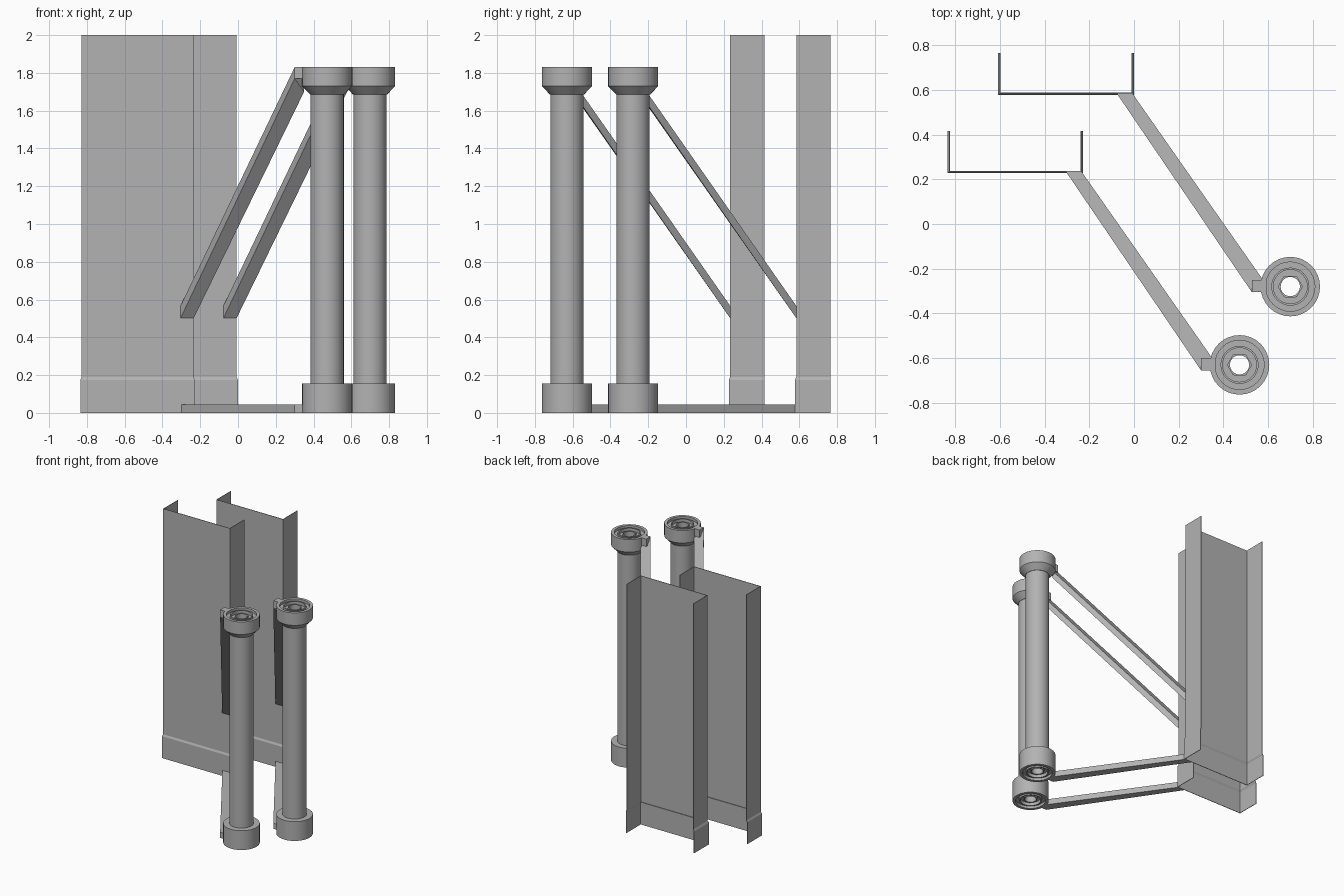
import bpy, bmesh, math

if "Cube" in bpy.data.objects:
    bpy.data.objects.remove(bpy.data.objects["Cube"])

steel = bpy.data.materials.new("grey steel")
steel.diffuse_color = (0.45, 0.45, 0.45, 1)
steel.use_nodes = True
steel.node_tree.nodes["Principled BSDF"].inputs["Base Color"].default_value = steel.diffuse_color


def make(name, verts, faces, smooth=False):
    me = bpy.data.meshes.new(name)
    me.from_pydata(verts, [], faces)
    bm = bmesh.new()
    bm.from_mesh(me)
    bmesh.ops.recalc_face_normals(bm, faces=bm.faces)
    bm.to_mesh(me)
    bm.free()
    me.materials.append(steel)
    ob = bpy.data.objects.new(name, me)
    bpy.context.collection.objects.link(ob)
    if smooth:
        bpy.ops.object.select_all(action='DESELECT')
        ob.select_set(True)
        bpy.context.view_layer.objects.active = ob
        bpy.ops.object.shade_smooth_by_angle(angle=math.radians(30))
    return ob


def lathe(name, profile, cx, cy, n=32):
    """Spin a closed (radius, z) loop around a vertical axis; a third value 6 makes that ring hexagonal."""
    verts, m = [], len(profile)
    for i in range(n):
        a = 2 * math.pi * i / n
        for p in profile:
            r = p[0]
            if len(p) > 2:
                s = math.pi / 3
                r *= math.cos(s / 2) / math.cos(a % s - s / 2)
            verts.append((cx + r * math.cos(a), cy + r * math.sin(a), p[1]))
    faces = [(i * m + j, i * m + (j + 1) % m,
              (i + 1) % n * m + (j + 1) % m, (i + 1) % n * m + j)
             for i in range(n) for j in range(m)]
    return make(name, verts, faces, True)


def prism(name, a, b):
    """Join two matching end loops into a solid bar."""
    n = len(a)
    faces = [tuple(range(n)), tuple(range(n, 2 * n))]
    faces += [(i, (i + 1) % n, n + (i + 1) % n, n + i) for i in range(n)]
    return make(name, a + b, faces)


def raised(points, h):
    """Quad end loop: two bottom points and the same two lifted by h."""
    p, q = points
    return [p, q, (q[0], q[1], q[2] + h), (p[0], p[1], p[2] + h)]


def channel(dx, dy):
    # U-shaped sheet with a slightly flared skirt at the foot
    t = 0.004
    verts, faces = [], []
    levels = [(0, 0.007), (0.175, 0.007), (0.19, 0), (2, 0)]
    for z, f in levels:
        x0, x1, y0, y1 = -0.828 - f, -0.235 + f, 0.234 - f, 0.415
        loop = [(x0, y1), (x0, y0), (x1, y0), (x1, y1),
                (x1 - t, y1), (x1 - t, y0 + t), (x0 + t, y0 + t), (x0 + t, y1)]
        verts += [(x + dx, y + dy, z) for x, y in loop]
    for k in range(len(levels) - 1):
        faces += [(8 * k + i, 8 * k + (i + 1) % 8, 8 * k + 8 + (i + 1) % 8, 8 * k + 8 + i)
                  for i in range(8)]
    for o in (0, 24):
        faces += [(o, o + 1, o + 6, o + 7), (o + 1, o + 2, o + 5, o + 6), (o + 2, o + 3, o + 4, o + 5)]
    make("channel", verts, faces)


def assembly(dx, dy):
    cx, cy = 0.472 + dx, -0.63 + dy
    channel(dx, dy)

    # post with recessed collars at both ends and a hexagonal socket
    lathe("post_tube", [(0.088, 0.10), (0.088, 1.75), (0.075, 1.75), (0.075, 0.10)], cx, cy)
    cap = [(0.09, 1.685), (0.133, 1.73), (0.133, 1.83), (0.11, 1.83), (0.11, 1.81),
           (0.085, 1.81), (0.085, 1.825), (0.076, 1.825), (0.076, 1.80), (0.056, 1.80, 6),
           (0.056, 1.815, 6), (0.043, 1.815), (0.043, 1.685)]
    lathe("top_collar", cap, cx, cy)
    foot = [(p[0], 1.83 - p[1], *p[2:]) for p in cap[2:-1]]
    lathe("bottom_collar", [(0.085, 0.155), (0.133, 0.155)] + foot + [(0.043, 0.155)], cx, cy)

    # sloping brace, floor brace and their stubs on the collars
    def at(x, y, z):
        return (x + dx, y + dy, z)
    prism("upper_brace",
          raised((at(-0.305, 0.235, 0.5), at(-0.235, 0.235, 0.5)), 0.065),
          raised((at(0.30, -0.655, 1.77), at(0.35, -0.60, 1.70)), 0.06))
    prism("floor_brace",
          raised((at(-0.30, 0.23, 0), at(-0.235, 0.23, 0)), 0.045),
          raised((at(0.30, -0.655, 0), at(0.35, -0.60, 0)), 0.045))
    for name, z, h in (("upper_stub", 1.77, 0.06), ("floor_stub", 0, 0.045)):
        prism(name,
              raised((at(0.30, -0.655, z), at(0.30, -0.60, z)), h),
              raised((at(0.365, -0.655, z), at(0.365, -0.60, z)), h))


assembly(0, 0)
assembly(0.227, 0.35)
